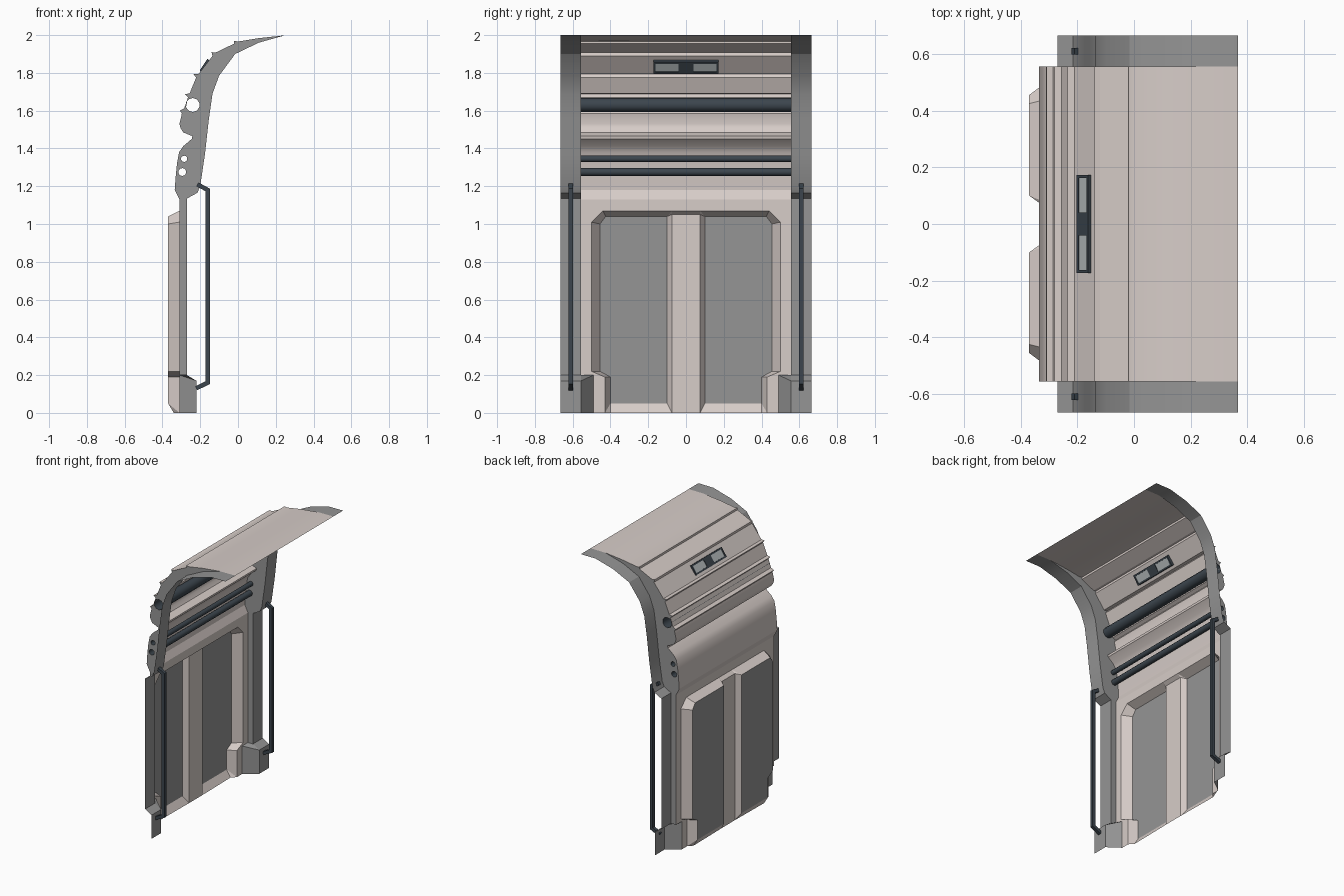
import bpy, bmesh, math
from mathutils import Matrix, Vector

if "Cube" in bpy.data.objects:
    bpy.data.objects.remove(bpy.data.objects["Cube"])


def material(name, r, g, b):
    m = bpy.data.materials.new(name)
    m.diffuse_color = (r, g, b, 1)
    m.use_nodes = True
    m.node_tree.nodes["Principled BSDF"].inputs["Base Color"].default_value = m.diffuse_color
    return m


PANEL = material("panel_beige", 0.68, 0.61, 0.58)
GREY = material("frame_grey", 0.30, 0.30, 0.30)
DARK = material("rail_dark", 0.045, 0.06, 0.075)
GLASS = material("lamp_glass", 0.48, 0.52, 0.53)


def finish(name, bm, mat, weld=True):
    if weld:
        bmesh.ops.remove_doubles(bm, verts=bm.verts, dist=0.0005)
    bmesh.ops.recalc_face_normals(bm, faces=bm.faces)
    me = bpy.data.meshes.new(name)
    bm.to_mesh(me)
    bm.free()
    ob = bpy.data.objects.new(name, me)
    bpy.context.collection.objects.link(ob)
    me.materials.append(mat)
    return ob


def faces_object(name, polys, mat):
    bm = bmesh.new()
    for poly in polys:
        bm.faces.new([bm.verts.new(p) for p in poly])
    return finish(name, bm, mat)


def sheet(name, profile, y0, y1, mat):
    """Sweep an (x, z) polyline along y."""
    return faces_object(name, [[(a[0], y0, a[1]), (b[0], y0, b[1]), (b[0], y1, b[1]), (a[0], y1, a[1])]
                               for a, b in zip(profile, profile[1:])], mat)


def smooth(ob, angle=30):
    bpy.ops.object.select_all(action='DESELECT')
    ob.select_set(True)
    bpy.context.view_layer.objects.active = ob
    bpy.ops.object.shade_smooth_by_angle(angle=math.radians(angle))


YP, YF = 0.555, 0.665   # plate and flange edge

# Outer skin profile (with small lips at the plate joints) and inner rim profile
outer = [(-.31, 1.13), (-.335, 1.18), (-.33, 1.25), (-.323, 1.32), (-.312, 1.38), (-.29, 1.412),
         (-.245, 1.45), (-.242, 1.465), (-.29, 1.485), (-.305, 1.51), (-.31, 1.53), (-.297, 1.585),
         (-.308, 1.60), (-.285, 1.612), (-.265, 1.67), (-.28, 1.687), (-.256, 1.692),
         (-.222, 1.775), (-.235, 1.793), (-.21, 1.793), (-.135, 1.89), (-.14, 1.91),
         (-.12, 1.907), (-.02, 1.955), (-.02, 1.97), (0, 1.966), (.11, 1.984), (.25, 1.999)]
rim = [(-.27, 1.135), (-.215, 1.165), (-.2, 1.2), (-.175, 1.37), (-.155, 1.55), (-.135, 1.69),
       (-.1, 1.785), (-.015, 1.9), (.11, 1.96), (.25, 1.999)]
tip = (.367, 2.0)
smooth(sheet("upper_shell", outer + [tip], -YP, YP, PANEL))

# Tubes running through the upper shell: x, z, radius, sides
tubes = [(-.24, 1.63, .037, 10), (-.285, 1.345, .017, 10), (-.295, 1.275, .021, 10)]


def ring(x, z, r, n):
    return [(x + r * math.cos(2 * math.pi * (i + .5) / n), z + r * math.sin(2 * math.pi * (i + .5) / n))
            for i in range(n)]


for i, t in enumerate(tubes):
    pts = ring(*t)
    smooth(sheet(f"cross_tube_{i + 1}", pts + pts[:1], -YP, YP, DARK), 50)

# Side plates with tube holes, and the flanges along their inner rim
outline = [(-.31, .2)] + outer + rim[-2::-1] + [(-.27, .2)]
flange = [(-.22, 0), (-.22, .17), (-.27, .2)] + rim + [tip]
for s, side in ((-1, "front"), (1, "back")):
    bm = bmesh.new()
    edges = []
    for loop in [outline] + [ring(*t) for t in tubes]:
        vs = [bm.verts.new((x, s * YP, z)) for x, z in loop]
        edges += [bm.edges.new((a, b)) for a, b in zip(vs, vs[1:] + vs[:1])]
    bmesh.ops.triangle_fill(bm, use_beauty=True, edges=edges, normal=(0, 1, 0))
    finish(f"side_plate_{side}", bm, GREY)
    smooth(sheet(f"side_flange_{side}", flange, s * YP, s * YF, GREY), 20)

    # Foot: angled cheek between door panel and flange
    faces_object(f"foot_{side}", [
        [(-.31, s * .49, 0), (-.31, s * .49, .2), (-.22, s * YP, .17), (-.22, s * YP, 0)],
        [(-.31, s * .49, .2), (-.31, s * YP, .2), (-.27, s * YP, .2), (-.22, s * YP, .17)]], GREY)

    # Door half: flat surround, then pan walls stepping back to the flat pan floor
    surround = [(0, 1.13), (YP, 1.13), (YP, .2), (.49, .2), (.49, 0), (.43, 0), (.43, .19),
                (.5, .22), (.5, 1.01), (.44, 1.07), (0, 1.07)]
    lip = [(-.335, .075, 1.05), (-.31, .075, 1.07), (-.31, .44, 1.07), (-.31, .5, 1.01),
           (-.31, .5, .22), (-.31, .43, .19), (-.31, .43, 0), (-.34, .40, 0), (-.335, .075, 0)]
    floor = [(-.37, .1, 1.04), (-.37, .1, 1.04), (-.37, .425, 1.04), (-.37, .455, 1.0),
             (-.37, .455, .22), (-.37, .40, .19), (-.37, .40, .05), (-.37, .40, .05), (-.37, .1, .05)]
    lip = [(x, s * y, z) for x, y, z in lip]
    floor = [(x, s * y, z) for x, y, z in floor]
    polys = [[(-.31, s * y, z) for y, z in surround]]
    for i in range(len(lip)):
        j = (i + 1) % len(lip)
        quad = [lip[i], lip[j], floor[j], floor[i]]
        polys.append(list(dict.fromkeys(quad)))
    # half of the central rib
    polys += [[(-.335, 0, 0), (-.335, s * .075, 0), (-.335, s * .075, 1.05), (-.335, 0, 1.05)],
              [(-.335, 0, 1.05), (-.335, s * .075, 1.05), (-.31, s * .075, 1.07), (-.31, 0, 1.07)]]
    faces_object(f"door_panel_{side}", polys, PANEL)
    faces_object(f"door_inset_{side}", [list(dict.fromkeys(floor))], GREY)

    # Handrail: square bar mitred along its path
    path = [Vector((-.215, 1.21)), Vector((-.16, 1.18)), Vector((-.16, .16)), Vector((-.222, .13))]
    bm = bmesh.new()
    rings = []
    h = .0115
    for i, p in enumerate(path):
        d0 = (p - path[i - 1]).normalized() if i else (path[1] - p).normalized()
        d1 = (path[i + 1] - p).normalized() if i < 3 else d0
        t = (d0 + d1).normalized()
        n = Vector((-t.y, t.x)) * h / t.dot(d0)
        rings.append([bm.verts.new((p.x + a * n.x, s * .61 + b * h, p.y + a * n.y))
                      for a, b in ((1, 1), (1, -1), (-1, -1), (-1, 1))])
    for a, b in zip(rings, rings[1:]):
        for k in range(4):
            bm.faces.new((a[k], a[k - 1], b[k - 1], b[k]))
    bm.faces.new(rings[0])
    bm.faces.new(rings[-1])
    finish(f"handrail_{side}", bm, DARK)

# Lamp set into the sloping upper plate
place = Matrix.Translation((-.17, 0, 1.835)) @ Matrix.Rotation(math.atan2(.04, .06), 4, 'Y')


def boxes(name, items, mat):
    bm = bmesh.new()
    for loc, size in items:
        bmesh.ops.create_cube(bm, size=1, matrix=place @ Matrix.Translation(loc) @ Matrix.Diagonal((*size, 1)))
    return finish(name, bm, mat, weld=False)


boxes("lamp_frame", [((0, 0, .031), (.03, .345, .011)), ((0, 0, -.031), (.03, .345, .011)),
                     ((0, .167, 0), (.03, .011, .06)), ((0, -.167, 0), (.03, .011, .06)),
                     ((0, 0, 0), (.03, .08, .06))], DARK)
boxes("lamp_windows", [((0, s * .1, 0), (.022, .125, .054)) for s in (-1, 1)], GLASS)
